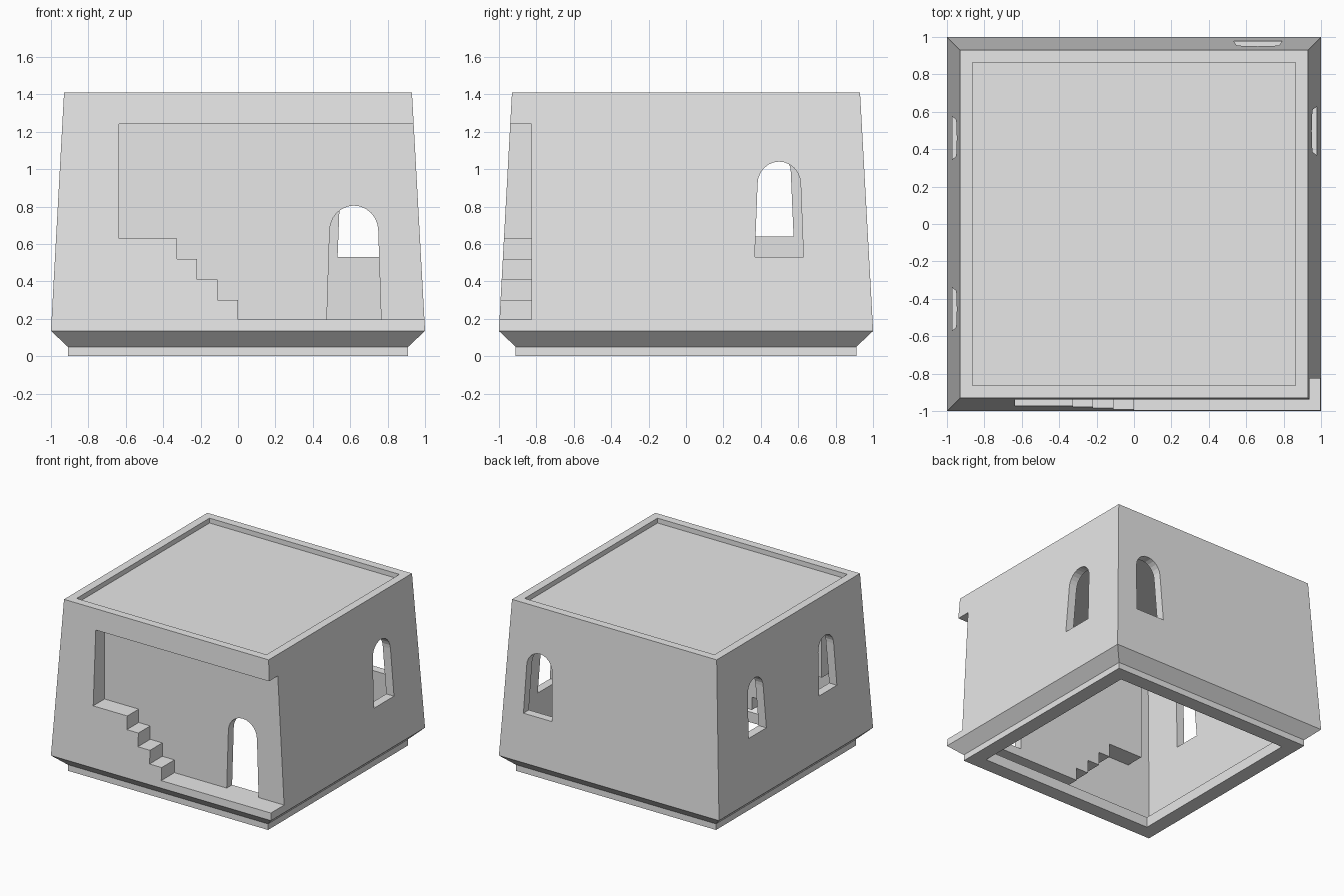
import bpy
import bmesh
import math

if "Cube" in bpy.data.objects:
    bpy.data.objects.remove(bpy.data.objects["Cube"], do_unlink=True)

plaster = bpy.data.materials.new("plaster_grey")
plaster.use_nodes = True
plaster.diffuse_color = (0.8, 0.8, 0.8, 1)
plaster.node_tree.nodes["Principled BSDF"].inputs["Base Color"].default_value = (0.8, 0.8, 0.8, 1)


def loft(name, rings):
    """Closed solid through a stack of equal-sided vertex rings."""
    bm = bmesh.new()
    loops = [[bm.verts.new(p) for p in ring] for ring in rings]
    count = len(loops[0])
    for low, high in zip(loops, loops[1:]):
        for i in range(count):
            j = (i + 1) % count
            bm.faces.new((low[i], low[j], high[j], high[i]))
    bm.faces.new(loops[0][::-1])
    bm.faces.new(loops[-1])
    bmesh.ops.recalc_face_normals(bm, faces=bm.faces)
    mesh = bpy.data.meshes.new(name)
    bm.to_mesh(mesh)
    bm.free()
    mesh.materials.append(plaster)
    obj = bpy.data.objects.new(name, mesh)
    bpy.context.collection.objects.link(obj)
    return obj


def square_stack(name, profile):
    """Square solid from (half width, height) pairs."""
    corners = ((-1, -1), (1, -1), (1, 1), (-1, 1))
    return loft(name, [[(h * sx, h * sy, z) for sx, sy in corners] for h, z in profile])


def prism(name, outline, axis, start, end):
    """Extrude a (side, height) outline along x or y."""
    def place(u, z, d):
        return (d, u, z) if axis == "x" else (u, d, z)
    return loft(name, [[place(u, z, d) for u, z in outline] for d in (start, end)])


def cut(target, cutter):
    """Subtract the cutter and discard it."""
    cutter.hide_render = True
    mod = target.modifiers.new("cut", "BOOLEAN")
    mod.operation = "DIFFERENCE"
    mod.solver = "EXACT"
    mod.object = cutter
    bpy.context.view_layer.objects.active = target
    bpy.ops.object.modifier_apply(modifier=mod.name)
    bpy.data.objects.remove(cutter, do_unlink=True)


def arch(centre, foot, shoulder, bottom, spring, top, segments=12):
    """Outline of an opening that narrows upward to a rounded head."""
    points = [(centre - foot, bottom), (centre + foot, bottom)]
    for i in range(segments + 1):
        a = math.pi * i / segments
        points.append((centre + shoulder * math.cos(a), spring + (top - spring) * math.sin(a)))
    return points


def stair_recess(name, grow, back):
    """Stepped niche open to the front and one side, enlarged by grow."""
    outline = [(1.3, 1.24 + grow), (-0.635 - grow, 1.24 + grow)]
    left = -0.635
    for riser, tread in ((-0.325, 0.63), (-0.22, 0.52), (-0.11, 0.41), (0, 0.3), (1.3 + grow, 0.195)):
        outline += [(left - grow, tread - grow), (riser - grow, tread - grow)]
        left = riser
    return prism(name, outline, "y", -1.3, back)


wall = 0.07

# Tapered body on a bevelled plinth
house = square_stack("house_shell", [(0.91, 0), (0.91, 0.05), (1, 0.135), (0.93, 1.41)])

# Sunken flat roof
cut(house, square_stack("roof_cutter", [(0.863, 1.37), (0.863, 1.6)]))

# Hollow room that keeps a wall behind the stair niche
room = square_stack("room_cutter", [(0.79, -0.1), (0.79, 0.085), (0.93, 0.14), (0.866, 1.3)])
cut(room, stair_recess("niche_backing", wall, -0.825 + wall))
cut(house, room)

# Outside stair and ledge
cut(house, stair_recess("stair_cutter", 0, -0.825))

# Door and windows
window = (0.13, 0.115, 0.53, 0.92, 1.04)
small_window = (0.115, 0.1, 0.64, 0.985, 1.09)
cut(house, prism("door_cutter", arch(0.62, 0.145, 0.13, 0.195, 0.67, 0.805), "y", -1.2, -0.6))
cut(house, prism("back_window_cutter", arch(0.6625, *window), "y", 0.6, 1.2))
cut(house, prism("side_window_cutter", arch(0.4975, *window), "x", 0.6, 1.2))
for y in (0.46, -0.455):
    cut(house, prism("small_window_cutter", arch(y, *small_window), "x", -1.2, -0.6))
